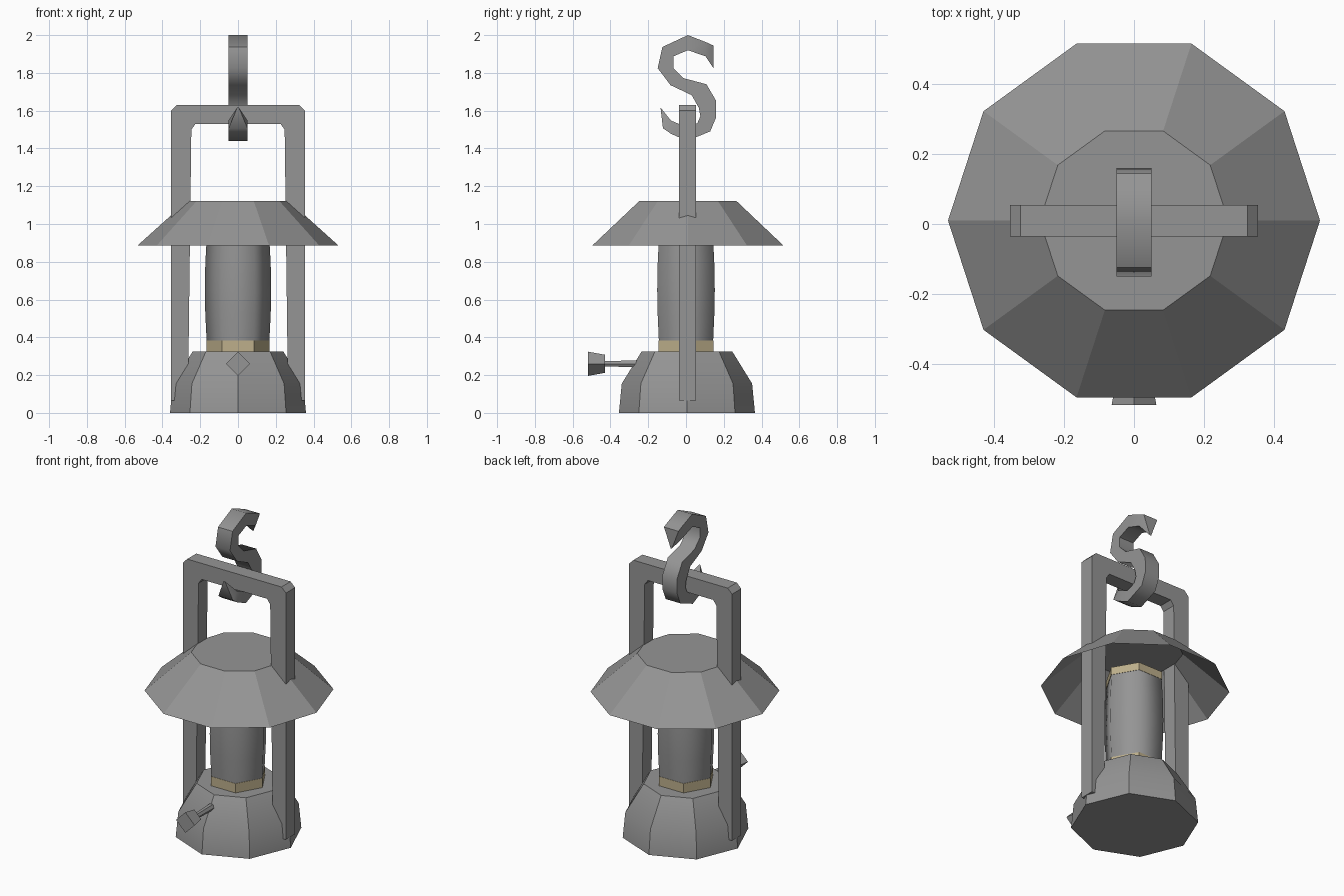
import bpy, bmesh, math
from mathutils import Vector

if "Cube" in bpy.data.objects:
    bpy.data.objects.remove(bpy.data.objects["Cube"])


def material(name, rgb):
    m = bpy.data.materials.new(name)
    m.diffuse_color = (*rgb, 1.0)
    m.use_nodes = True
    m.node_tree.nodes["Principled BSDF"].inputs["Base Color"].default_value = m.diffuse_color
    return m


GREY = material("grey metal", (0.30, 0.30, 0.30))
BRASS = material("pale brass", (0.51, 0.43, 0.26))


def finish(name, bm, mat, smooth=None, recalc=True):
    if recalc:
        bmesh.ops.recalc_face_normals(bm, faces=bm.faces)
    me = bpy.data.meshes.new(name)
    bm.to_mesh(me)
    bm.free()
    me.materials.append(mat)
    ob = bpy.data.objects.new(name, me)
    bpy.context.collection.objects.link(ob)
    if smooth:
        bpy.ops.object.select_all(action='DESELECT')
        ob.select_set(True)
        bpy.context.view_layer.objects.active = ob
        bpy.ops.object.shade_smooth_by_angle(angle=math.radians(smooth))
    return ob


def loft(name, profile, sides, mat, cy=0.0, smooth=None, bottom=True, top=True, along_y=False, cz=0.0):
    """Stack of regular polygons (radius, height) along z, or along y."""
    bm = bmesh.new()
    rings = []
    for r, h in profile:
        ring = []
        for i in range(sides):
            a = 2 * math.pi * i / sides
            u, v = r * math.cos(a), r * math.sin(a)
            ring.append(bm.verts.new((u, h, cz + v) if along_y else (u, cy + v, h)))
        rings.append(ring)
    for lo, hi in zip(rings, rings[1:]):
        for i in range(sides):
            j = (i + 1) % sides
            bm.faces.new((lo[i], lo[j], hi[j], hi[i]))
    if bottom:
        bm.faces.new(rings[0][::-1])
    if top:
        bm.faces.new(rings[-1])
    return finish(name, bm, mat, smooth, recalc=along_y)


# Octagonal fuel base
loft("base", [(0.36, 0), (0.345, 0.155), (0.24, 0.325)], 8, GREY, cy=0.005, smooth=30)

# Six-sided chimney with a brass band at each end
loft("lower_band", [(0.168, 0.315), (0.168, 0.383)], 6, BRASS)
loft("chimney", [(0.166, 0.383), (0.173, 0.52), (0.176, 0.65), (0.173, 0.79), (0.166, 0.92)],
     6, GREY, smooth=65)
loft("upper_band", [(0.168, 0.92), (0.168, 0.968)], 6, BRASS)

# Ten-sided shade, open underneath
loft("shade", [(0.533, 0.885), (0.27, 1.122)], 10, GREY, cy=0.01, bottom=False)

# Wick knob and its stem
loft("knob", [(0.064, -0.518), (0.048, -0.43)], 4, GREY, along_y=True, cz=0.26)
loft("knob_stem", [(0.016, -0.435), (0.022, -0.22)], 6, GREY, along_y=True, cz=0.26)

# Handle frame: half outline mirrored, then given depth
half = [(0.265, 0.065), (0.247, 1.50), (0.225, 1.53)]
outer = [(0.325, 1.63), (0.355, 1.60), (0.355, 0.065)]
side = half[::-1][::-1]
outline = [(-x, z) for x, z in outer[::-1]] + outer + side + [(-x, z) for x, z in side[::-1]]
bm = bmesh.new()
front = [bm.verts.new((x, -0.036, z)) for x, z in outline]
back = [bm.verts.new((x, 0.054, z)) for x, z in outline]
n = len(outline)
for i in range(n):
    j = (i + 1) % n
    bm.faces.new((front[i], front[j], back[j], back[i]))
bm.faces.new(front)
bm.faces.new(back[::-1])
finish("handle_frame", bm, GREY)

# S-shaped hook: pairs of (y, z) edge points and half widths, pointed at both tips
hook = [
    ((0.145, 1.945), 0.05, (0.145, 1.825), 0.004),
    ((0.105, 1.963), 0.05, (0.103, 1.888), 0.05),
    ((0.010, 2.000), 0.05, (0.010, 1.920), 0.05),
    ((-0.125, 1.937), 0.05, (-0.066, 1.888), 0.05),
    ((-0.150, 1.825), 0.05, (-0.066, 1.825), 0.05),
    ((-0.082, 1.735), 0.05, (-0.013, 1.772), 0.05),
    ((0.030, 1.682), 0.05, (0.108, 1.740), 0.05),
    ((0.068, 1.615), 0.05, (0.158, 1.655), 0.05),
    ((0.076, 1.570), 0.05, (0.160, 1.565), 0.05),
    ((0.060, 1.533), 0.05, (0.128, 1.490), 0.05),
    ((0.005, 1.512), 0.05, (0.005, 1.440), 0.05),
    ((-0.080, 1.548), 0.05, (-0.080, 1.478), 0.05),
    ((-0.135, 1.617), 0.004, (-0.122, 1.507), 0.05),
]
bm = bmesh.new()
rings = []
for (y0, z0), w0, (y1, z1), w1 in hook:
    rings.append([bm.verts.new(Vector(p)) for p in
                  ((-w0, y0, z0), (w0, y0, z0), (w1, y1, z1), (-w1, y1, z1))])
for a, b in zip(rings, rings[1:]):
    for i in range(4):
        j = (i + 1) % 4
        bm.faces.new((a[i], a[j], b[j], b[i]))
bm.faces.new(rings[0])
bm.faces.new(rings[-1][::-1])
finish("hook", bm, GREY, smooth=50)
